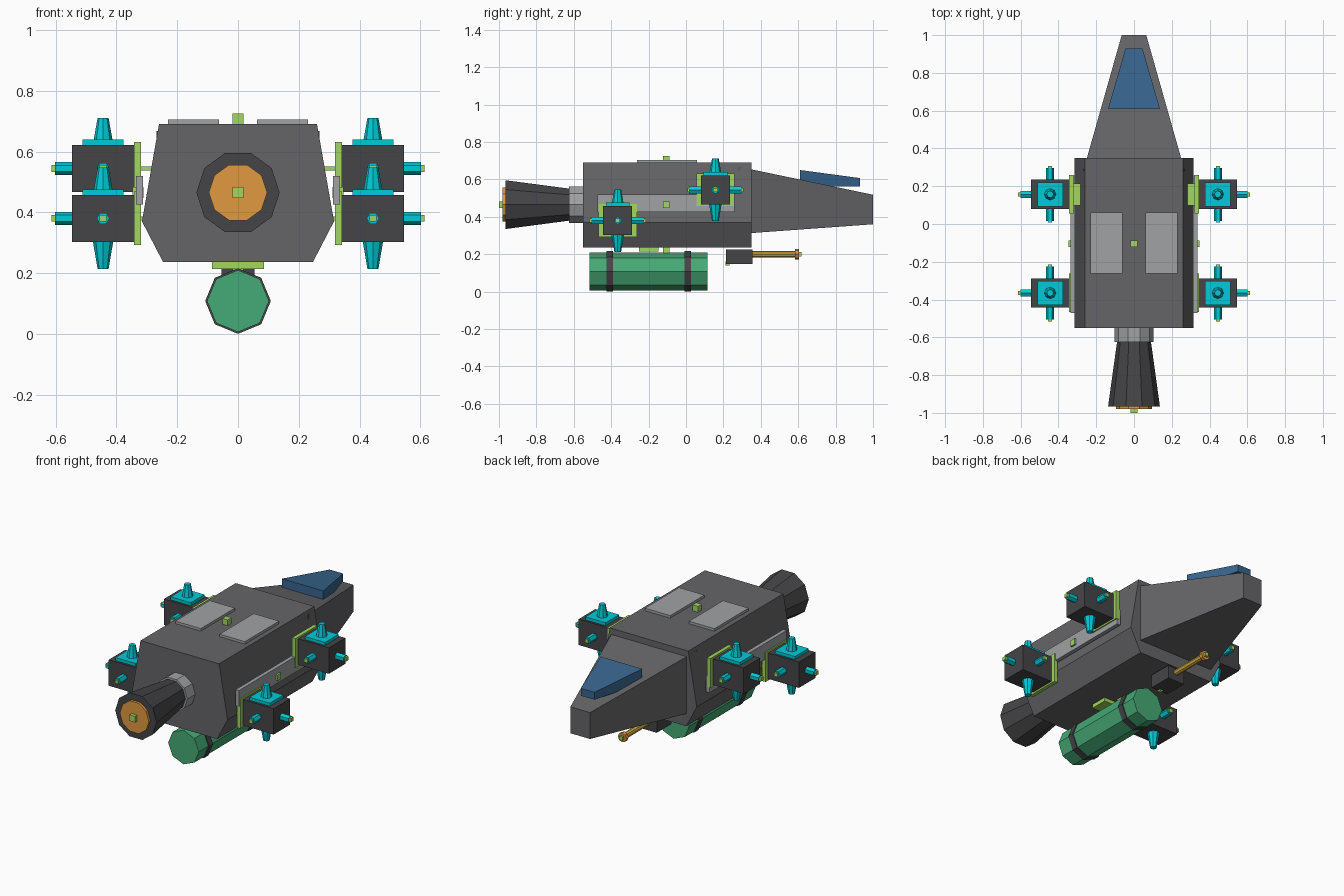
import bpy, bmesh, math
from mathutils import Vector

if "Cube" in bpy.data.objects:
    bpy.data.objects.remove(bpy.data.objects["Cube"])


def material(name, rgb):
    m = bpy.data.materials.new(name)
    m.diffuse_color = (*rgb, 1)
    m.use_nodes = True
    m.node_tree.nodes["Principled BSDF"].inputs["Base Color"].default_value = m.diffuse_color
    return m


CYAN = material("cyan", (0.0, 0.6, 0.68))
LIME = material("lime", (0.36, 0.68, 0.12))
ORANGE = material("orange", (0.75, 0.32, 0.05))
GOLD = material("gold", (0.65, 0.42, 0.05))
BLUE = material("blue", (0.04, 0.13, 0.27))
GREEN = material("green", (0.06, 0.4, 0.18))
DARK = material("dark_grey", (0.06, 0.06, 0.065))
LIGHT = material("light_grey", (0.35, 0.36, 0.37))
HULL = material("hull_grey", (0.13, 0.13, 0.14))


def loft(name, rings, mat):
    """Closed, capped solid through equal-length rings of points."""
    bm = bmesh.new()
    rows = [[bm.verts.new(p) for p in ring] for ring in rings]
    n = len(rows[0])
    for a, b in zip(rows, rows[1:]):
        for i in range(n):
            j = (i + 1) % n
            bm.faces.new((a[i], a[j], b[j], b[i]))
    bm.faces.new(rows[0])
    bm.faces.new(rows[-1])
    bmesh.ops.recalc_face_normals(bm, faces=bm.faces)
    mesh = bpy.data.meshes.new(name)
    bm.to_mesh(mesh)
    bm.free()
    mesh.materials.append(mat)
    ob = bpy.data.objects.new(name, mesh)
    bpy.context.collection.objects.link(ob)
    return ob


def rect(y, w, z0, z1):
    return [(-w, y, z0), (w, y, z0), (w, y, z1), (-w, y, z1)]


def box(name, x, y, z, mat):
    """Box from three (min, max) ranges."""
    return loft(name, [[(x[0], yy, z[0]), (x[1], yy, z[0]),
                        (x[1], yy, z[1]), (x[0], yy, z[1])] for yy in y], mat)


def cube(name, c, s, mat):
    return box(name, *[(v - s / 2, v + s / 2) for v in c], mat)


AXES = {"x": ((1, 0, 0), (0, 0, 1), (0, 1, 0)),
        "y": ((0, 1, 0), (1, 0, 0), (0, 0, 1)),
        "z": ((0, 0, 1), (1, 0, 0), (0, 1, 0))}


def tube(name, c, axis, profile, n, mat):
    """n-sided solid; profile is (distance along axis, radius)."""
    d, u, v = map(Vector, AXES[axis])
    rings = [[Vector(c) + d * t + r * (u * math.cos(k * math.tau / n) + v * math.sin(k * math.tau / n))
              for k in range(n)] for t, r in profile]
    return loft(name, rings, mat)


# Hull, nose and canopy
half = [(0.26, 0.69), (0.316, 0.37), (0.247, 0.237)]
section = half + [(-x, z) for x, z in reversed(half)]
loft("hull", [[(x, y, z) for x, z in section] for y in (-0.55, 0.35)], HULL)
loft("nose", [rect(0.28, 0.269, 0.308, 0.668), rect(1.0, 0.065, 0.36, 0.518)], HULL)
loft("canopy", [rect(0.61, 0.137, 0.563, 0.65), rect(0.93, 0.045, 0.563, 0.607)], BLUE)

# Main engine
ZC = 0.465
tube("engine_collar", (0, 0, ZC), "y", [(-0.625, 0.102), (-0.54, 0.102)], 10, LIGHT)
tube("engine_nozzle", (0, 0, ZC), "y", [(-0.965, 0.137), (-0.61, 0.088)], 10, DARK)
tube("engine_glow", (0, 0, ZC), "y", [(-0.98, 0.096), (-0.955, 0.096)], 10, ORANGE)
cube("engine_socket", (0, -0.983, ZC), 0.036, LIME)

# Fuel tank with straps and mount
TZ = 0.108
tube("tank", (0, 0, TZ), "y", [(-0.515, 0.102), (0.115, 0.102)], 8, GREEN)
for y in (-0.408, 0.01):
    tube("tank_strap", (0, y, TZ), "y", [(-0.018, 0.108), (0.018, 0.108)], 8, DARK)
box("tank_mount", (-0.085, 0.085), (-0.25, -0.147), (0.214, 0.236), LIME)
cube("belly_socket", (0, -0.105, 0.225), 0.036, LIME)

# Chin gun
box("gun_housing", (-0.055, 0.055), (0.215, 0.355), (0.148, 0.226), DARK)
cube("gun_socket", (0, 0.222, 0.151), 0.022, LIME)
tube("gun_barrel", (0, 0, 0.2), "y", [(0.34, 0.017), (0.6, 0.017)], 8, GOLD)
tube("gun_muzzle", (0, 0, 0.2), "y", [(0.582, 0.028), (0.604, 0.028)], 8, ORANGE)
cube("muzzle_socket", (0, 0.606, 0.2), 0.022, LIME)

cube("top_socket", (0, -0.105, 0.707), 0.036, LIME)

for s in (-1, 1):
    def span(a, b):
        return tuple(sorted((s * a, s * b)))

    # Hull panels
    box("top_panel", span(0.062, 0.23), (-0.263, 0.06), (0.685, 0.705), LIGHT)
    box("side_panel", span(0.313, 0.336), (-0.472, 0.258), (0.425, 0.52), LIGHT)
    cube("side_socket", (s * 0.329, -0.105, ZC), 0.036, LIME)

    # Manoeuvring thruster pods
    for y, z in ((0.157, 0.544), (-0.365, 0.38)):
        x, h = s * 0.444, 0.0775
        box("pod", span(0.342, 0.546), (y - h, y + h), (z - h, z + h), DARK)
        box("pod_plate", span(0.32, 0.343), (y - 0.102, y + 0.102), (z - 0.087, z + 0.088), LIME)
        box("pod_strut", span(0.278, 0.36), (y - 0.058, y + 0.058), (z - 0.007, z + 0.007), LIME)
        box("pod_flange", (x - 0.067, x + 0.067), (y - 0.064, y + 0.064),
            (z + h - 0.005, z + h + 0.018), CYAN)
        tube("upper_jet", (x, y, z), "z", [(h, 0.034), (0.167, 0.018)], 8, CYAN)
        tube("lower_jet", (x, y, z), "z", [(-h + 0.005, 0.034), (-0.167, 0.018)], 8, CYAN)
        tube("outer_jet", (x, y, z), "x", [(s * 0.09, 0.021), (s * 0.158, 0.021)], 6, CYAN)
        cube("outer_jet_tip", (x + s * 0.159, y, z), 0.022, LIME)
        for d in (-1, 1):
            tube("side_jet", (x, y, z), "y", [(d * 0.07, 0.021), (d * 0.14, 0.021)], 6, CYAN)
            cube("side_jet_tip", (x, y + d * 0.139, z), 0.022, LIME)
